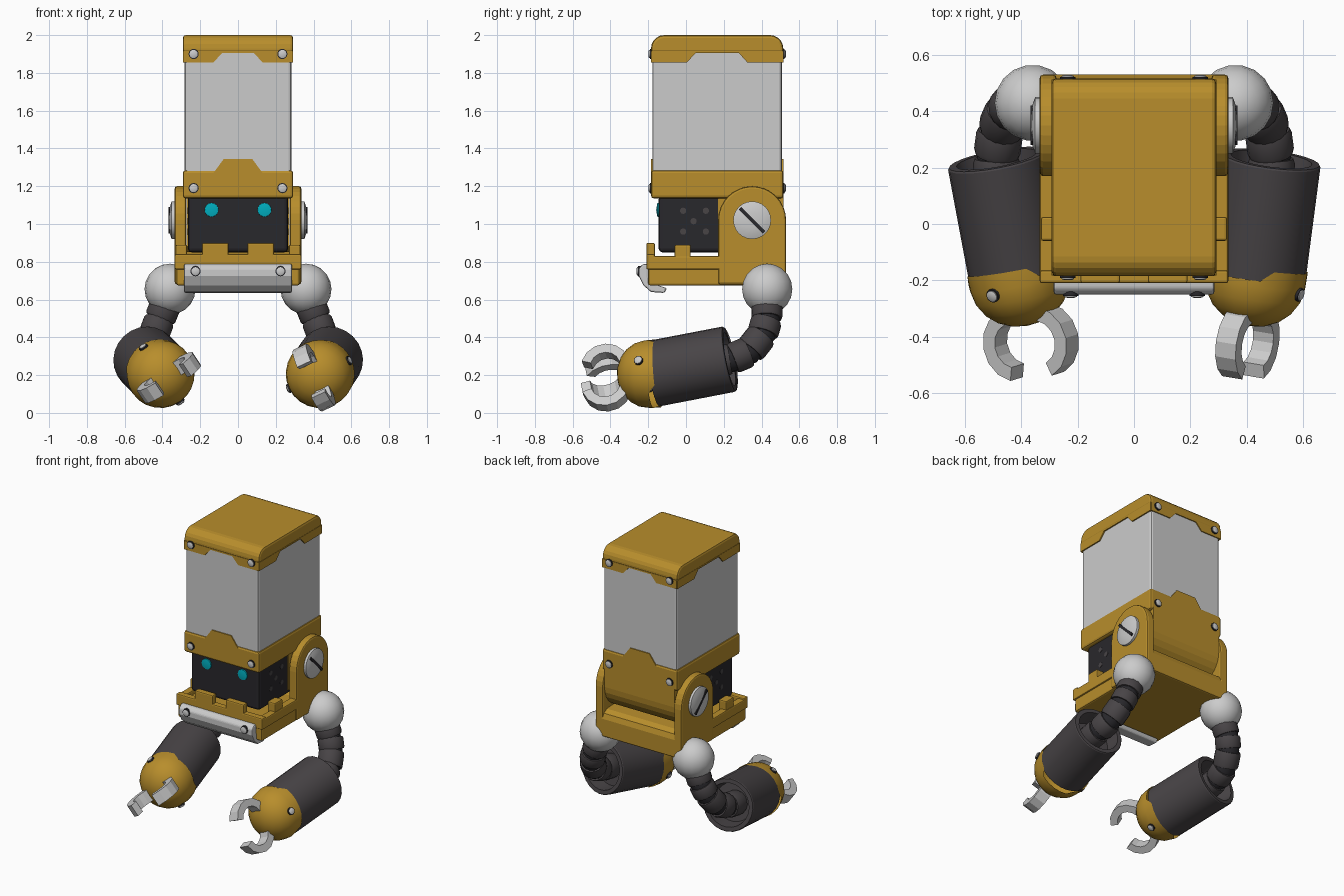
import bpy, bmesh
from math import sin, cos, pi, radians
from mathutils import Vector, Matrix

if "Cube" in bpy.data.objects:
    bpy.data.objects.remove(bpy.data.objects["Cube"])


def material(name, rgb):
    m = bpy.data.materials.new(name)
    m.diffuse_color = (*rgb, 1)
    m.use_nodes = True
    m.node_tree.nodes["Principled BSDF"].inputs["Base Color"].default_value = m.diffuse_color
    return m


GOLD = material("gold_paint", (0.48, 0.27, 0.025))
DARK = material("dark_rubber", (0.065, 0.058, 0.062))
BLACK = material("black_face", (0.022, 0.021, 0.025))
CYAN = material("cyan_glow", (0.0, 0.42, 0.52))
I4 = Matrix.Identity(4)


def finish(name, bm, mat, matrix=I4, bevel=0, smooth=False):
    bmesh.ops.recalc_face_normals(bm, faces=bm.faces[:])
    me = bpy.data.meshes.new(name)
    bm.to_mesh(me)
    bm.free()
    ob = bpy.data.objects.new(name, me)
    bpy.context.collection.objects.link(ob)
    ob.matrix_world = matrix
    if mat:
        me.materials.append(mat)
    if bevel:
        b = ob.modifiers.new("bevel", 'BEVEL')
        b.width, b.segments, b.angle_limit = bevel, 2, radians(40)
    if smooth:
        bpy.context.view_layer.objects.active = ob
        ob.select_set(True)
        bpy.ops.object.shade_smooth_by_angle(angle=radians(32))
        ob.select_set(False)
    return ob


def prism(name, pts, axis, a, b, mat=None, bevel=0, matrix=I4):
    """Extrude a 2D outline along x, y or z between a and b."""
    put = {'x': lambda p, t: (t, p[0], p[1]), 'y': lambda p, t: (p[0], t, p[1]),
           'z': lambda p, t: (p[0], p[1], t)}[axis]
    bm = bmesh.new()
    lo = [bm.verts.new(put(p, a)) for p in pts]
    hi = [bm.verts.new(put(p, b)) for p in pts]
    n = len(pts)
    bm.faces.new(lo)
    bm.faces.new(hi)
    for i in range(n):
        bm.faces.new((lo[i], lo[(i + 1) % n], hi[(i + 1) % n], hi[i]))
    return finish(name, bm, mat, matrix, bevel)


def box(name, x, y, z, mat=None, bevel=0.008):
    pts = [(y[0], z[0]), (y[1], z[0]), (y[1], z[1]), (y[0], z[1])]
    return prism(name, pts, 'x', min(x), max(x), mat, bevel)


def lathe(name, prof, matrix, mat=None, segs=20, jag=None):
    """Spin (radius, height) points round local z; jag shifts the first ring."""
    bm = bmesh.new()
    rings = []
    for k, (r, h) in enumerate(prof):
        if r == 0:
            rings.append([bm.verts.new((0, 0, h))] * segs)
            continue
        ring = []
        for i in range(segs):
            t = 2 * pi * i / segs
            ring.append(bm.verts.new((r * cos(t), r * sin(t), h + (jag(t) if jag and k == 0 else 0))))
        rings.append(ring)
    for p, q in zip(rings, rings[1:]):
        for i in range(segs):
            j = (i + 1) % segs
            bm.faces.new(list(dict.fromkeys((p[i], p[j], q[j], q[i]))))
    return finish(name, bm, mat, matrix, smooth=True)


def frame(origin, d, u=(0, 0, 1)):
    """Matrix whose z follows d and whose x leans towards u."""
    d = Vector(d).normalized()
    u = Vector(u)
    if abs(u.normalized().dot(d)) > 0.95:
        u = Vector((1, 0, 0))
    u = (u - d * u.dot(d)).normalized()
    m = Matrix((u, d.cross(u), d)).transposed().to_4x4()
    m.translation = origin
    return m


def bolt(name, loc, d, r=0.022, mat=None, h=0.012):
    lathe(name + "_collar", [(0, -h), (r * 1.25, -h), (r * 1.25, h * .4), (0, h * .4)], frame(loc, d), BLACK, 12)
    lathe(name, [(0, -h), (r, -h), (r, h * .7), (r * .6, h), (0, h)], frame(loc, d), mat, 12)


def arc(cx, cz, r, a, b, n):
    return [(cx + r * cos(radians(a + (b - a) * i / n)), cz + r * sin(radians(a + (b - a) * i / n)))
            for i in range(n + 1)]


# Head: grey canister with rounded gold lid
CY = 0.165
box("head_canister", (-.283, .283), (-.178, .508), (1.2, 1.93), None, 0.015)
lid = [(-.185, 1.905), (.515, 1.905)] + arc(.445, 1.93, .07, 0, 90, 5) + arc(-.115, 1.93, .07, 90, 180, 5)
prism("head_lid", lid, 'x', -.292, .292, GOLD, 0.015)

# Lid skirts with a notch, and belt bump, on every side
def notch(c, w, half):
    return [(c - w, 1.915), (c - w, 1.855), (c - half, 1.855), (c - half + .045, 1.905),
            (c + half - .045, 1.905), (c + half, 1.855), (c + w, 1.855), (c + w, 1.915)]


bump = [(-.13, 1.27), (.13, 1.27), (.075, 1.345), (-.075, 1.345)]
for y0, y1, side in ((-.185, -.17, "front"), (.5, .515, "back")):
    prism("lid_skirt_" + side, notch(0, .288, .13), 'y', y0, y1, GOLD)
    prism("belt_bump_" + side, bump, 'y', y0, y1, GOLD)
    out = -1 if side == "front" else 1
    for x in (-.235, .235):
        for z in (1.9, 1.19):
            bolt("head_bolt", (x, -.187 if out < 0 else .517, z), (0, out, 0))
for s in (-1, 1):
    prism("lid_skirt_side", notch(CY, .348, .16), 'x', s * .278, s * .292, GOLD)

# Belt under the canister and the rounded neck that turns between the hinge plates
box("head_belt", (-.292, .292), (-.185, .515), (1.135, 1.285), GOLD, 0.015)
neck = [(.17, 1.2), (.17, .88)] + arc(.345, 1.02, .17, -110, 0, 8) + [(.515, 1.2)]
prism("neck_hinge", neck, 'x', -.272, .272, GOLD)

# Dark face with eyes and speaker holes
box("face", (-.265, .265), (-.145, .25), (.85, 1.15), BLACK, 0.02)
for x in (-.14, .14):
    lathe("eye", [(0, -.01), (.038, -.01), (.036, .006), (0, .012)], frame((x, -.146, 1.075), (0, -1, 0)), CYAN, 16)
for s in (-1, 1):
    for y, z in ((-.015, 1.07), (.105, 1.07), (.04, 1.015), (-.015, .96), (.105, .96)):
        lathe("speaker_hole", [(0, -.005), (.017, -.005), (.017, .002), (0, .002)],
              frame((s * .265, y, z), (s, 0, 0)), DARK, 10)

# Jaw tray with rim, teeth and rounded back beam
jaw = [(-.2, .675), (.53, .675), (.53, .80), (.517, .835), (.485, .855), (.4, .86), (.25, .8), (-.2, .8)]
prism("jaw_tray", jaw, 'x', -.325, .325, GOLD, 0.01)
box("jaw_front_rim", (-.335, .335), (-.21, -.165), (.76, .84), GOLD)
for s in (-1, 1):
    box("jaw_side_rim", (s * .285, s * .335), (-.2, .2), (.76, .83), GOLD)
    box("jaw_front_tooth", (s * .05, s * .19), (-.21, -.165), (.8, .9), GOLD)
    box("jaw_side_tooth", (s * .27, s * .33), (-.06, .025), (.8, .89), GOLD)
    # Hinge plate and slotted screw
    plate = [(.53, .68), (.53, 1.02)] + arc(.35, 1.02, .18, 0, 180, 16)[1:] + [(.17, .68)]
    prism("hinge_plate", plate, 'x', s * .275, s * .335, GOLD, 0.012)
    lathe("hinge_screw", [(0, 0), (.1, 0), (.1, .018), (.075, .027), (.04, .032), (0, .033)],
          frame((s * .333, .35, 1.02), (s, 0, 0)), None, 24)
    slot = box("screw_slot", (-.004, .004), (-.09, .09), (-.009, .009), BLACK, 0)
    slot.matrix_world = Matrix.Translation((s * .363, .35, 1.02)) @ Matrix.Rotation(radians(-45), 4, 'X')
    bolt("bumper_bolt", (s * .225, -.25, .75), (0, -1, 0))

# Curved grey bumper
bumper = [(-.2, .79), (-.23, .787), (-.25, .765), (-.25, .725), (-.225, .675), (-.185, .64),
          (-.115, .635), (-.1, .66), (-.16, .68), (-.2, .72)]
prism("front_bumper", bumper, 'x', -.285, .285, None, 0.008)

# Arms: shoulder ball, ribbed bent tube, hollow forearm, domed hand with two claws
for s, side, hand_x, claw_u in ((-1, "left", -.412, (.83, 0, .56)), (1, "right", .435, (.42, 0, -.9))):
    lathe(side + "_shoulder_ball", [(0, -.135)] + arc(0, 0, .135, -72, 72, 8) + [(0, .135)],
          frame((s * .36, .43, .655), (0, 0, 1)), None, 18)

    path = [Vector((s * x, y, z)) for x, y, z in
            ((.38, .43, .58), (.415, .428, .495), (.445, .405, .415), (.475, .335, .325), (.488, .24, .285), (.487, .12, .265))]
    cu = bpy.data.curves.new(side + "_arm_tube", 'CURVE')
    cu.dimensions, cu.bevel_depth, cu.bevel_resolution = '3D', .07, 4
    sp = cu.splines.new('POLY')
    sp.points.add(len(path) - 1)
    for p, co in zip(sp.points, path):
        p.co = (*co, 1)
    cu.materials.append(BLACK)
    bpy.context.collection.objects.link(bpy.data.objects.new(side + "_arm_tube", cu))
    for p, q in zip(path, path[1:]):
        n = (q - p).length
        lathe(side + "_arm_rib", [(0, n * .06), (.078, n * .06), (.083, n * .2), (.083, n * .8), (.078, n * .94), (0, n * .94)],
              frame(p, q - p), DARK, 16)

    back, front = Vector((s * .488, .23, .285)), Vector((hand_x, -.175, .207))
    n = (front - back).length
    lathe(side + "_forearm", [(0, .1), (.13, .1), (.145, 0), (.172, 0), (.176, .006), (.176, n), (0, n)],
          frame(back, front - back), DARK, 24)

    d = (front - back).normalized()
    d.z = -.08
    hand = frame(front, d, claw_u)
    # The dome's edge reaches back beside the claws and steps forward elsewhere
    dome = [(.181, 0), (.179, .035)] + [(.179 * cos(radians(a)), .03 + .16 * sin(radians(a))) for a in (20, 38, 55, 72)] + [(0, .19)]
    lathe(side + "_hand_dome", dome, hand, GOLD, 24, lambda t: -.025 if abs(sin(t)) > .6 else .012)
    for k in (-1, 1):
        claw = arc(.05, .25, .13, -75, 72, 6) + arc(.05, .25, .08, 72, -75, 6)
        prism(side + "_claw", [(k * u, w) for u, w in claw], 'y', -.04, .04, None, 0, hand)
        bolt(side + "_hand_bolt", hand @ Vector((0, k * .178, .05)), hand.to_3x3() @ Vector((0, k, .2)), .02)
